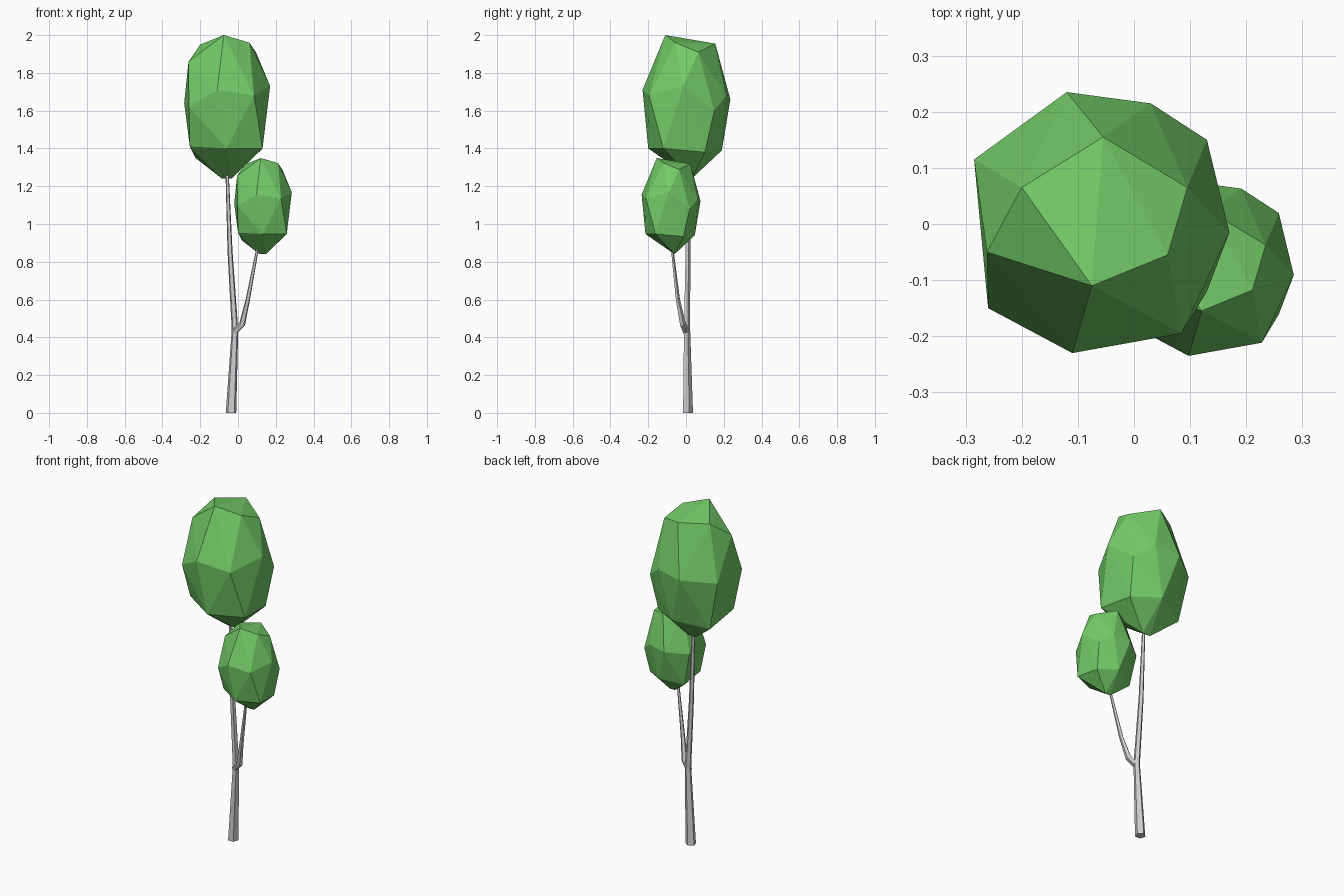
import bpy, bmesh, math
from mathutils import Vector

if "Cube" in bpy.data.objects:
    bpy.data.objects.remove(bpy.data.objects["Cube"])


def material(name, rgb):
    m = bpy.data.materials.new(name)
    m.diffuse_color = (*rgb, 1)
    m.use_nodes = True
    m.node_tree.nodes["Principled BSDF"].inputs["Base Color"].default_value = m.diffuse_color
    return m


leaf = material("leaf green", (0.17, 0.60, 0.135))
bark = material("pale grey bark", (0.63, 0.63, 0.63))


def finish(bm, name, mat):
    bmesh.ops.recalc_face_normals(bm, faces=bm.faces)
    mesh = bpy.data.meshes.new(name)
    bm.to_mesh(mesh)
    bm.free()
    mesh.materials.append(mat)
    ob = bpy.data.objects.new(name, mesh)
    bpy.context.collection.objects.link(ob)
    return ob


# Crown corners: top pentagon, upper band, lower ring, bottom tip
CROWN = [
    (-.075, -.11, 2.0), (-.2, .065, 1.95), (-.055, .155, 1.955), (.095, .065, 1.91), (.06, -.055, 1.96),
    (-.262, -.05, 1.86), (-.26, -.15, 1.62), (-.11, -.23, 1.71), (.085, -.195, 1.68), (.17, -.015, 1.73),
    (.13, .15, 1.60), (.03, .215, 1.68), (-.12, .235, 1.66), (-.285, .115, 1.64),
    (-.06, -.2, 1.40), (.13, -.12, 1.40), (.11, .1, 1.38), (-.04, .19, 1.39), (-.225, .1, 1.35), (-.255, -.08, 1.41),
    (-.085, .03, 1.24), (-.035, .03, 1.24),
]


def crown(name, scale, origin):
    bm = bmesh.new()
    base = Vector((-.285, -.23, 1.24))
    for p in CROWN:
        bm.verts.new((Vector(p) - base) * scale + Vector(origin))
    bmesh.ops.convex_hull(bm, input=bm.verts)
    return finish(bm, name, leaf)


def limb(name, path, sides=5):
    """Tapered five-sided tube along (x, y, z, radius) points."""
    bm = bmesh.new()
    pts = [Vector(p[:3]) for p in path]
    rings = []
    for i, p in enumerate(pts):
        d = pts[min(i + 1, len(pts) - 1)] - pts[max(i - 1, 0)]
        q = Vector((0, 0, 1)).rotation_difference(d)
        if i == 0 and p.z == 0:
            q.identity()
        ring = []
        for k in range(sides):
            a = math.pi / 2 + k * math.tau / sides
            ring.append(bm.verts.new(p + q @ Vector((math.cos(a), math.sin(a), 0)) * path[i][3]))
        rings.append(ring)
    for a, b in zip(rings, rings[1:]):
        for k in range(sides):
            j = (k + 1) % sides
            bm.faces.new((a[k], a[j], b[j], b[k]))
    bm.faces.new(rings[0])
    bm.faces.new(rings[-1])
    return finish(bm, name, bark)


# Foliage
crown("main_crown", 1.0, (-.285, -.23, 1.24))
crown("small_crown", .67, (-.02, -.235, .84))

# Trunk and side branch
limb("trunk", [(-.037, .008, 0, .029), (-.016, .004, .44, .018),
               (-.042, .009, .85, .014), (-.058, .012, 1.28, .009)])
limb("side_branch", [(-.02, 0, .43, .018), (.022, -.018, .47, .017),
                     (.052, -.044, .6, .012), (.105, -.075, .88, .007)])
